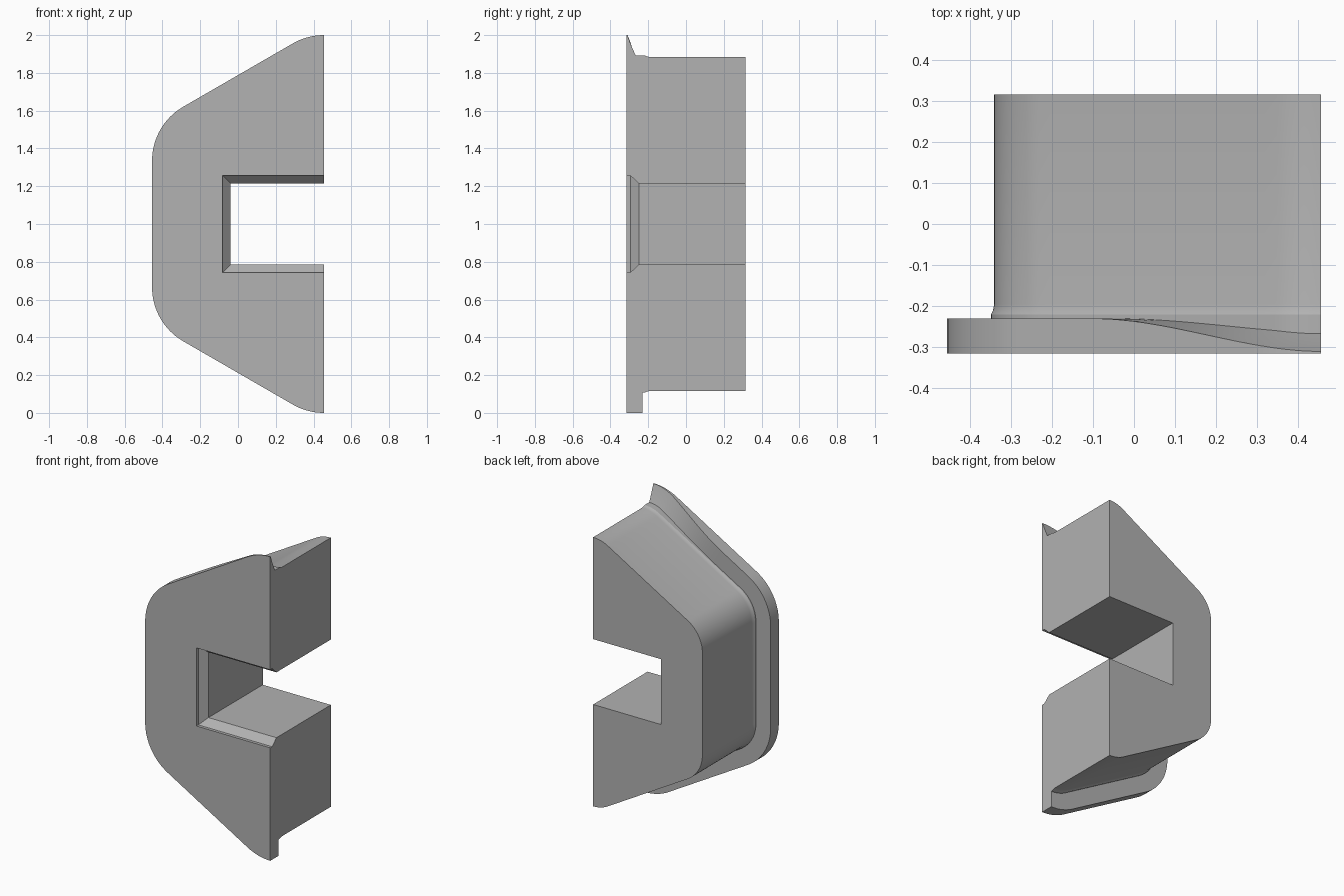
import bpy, bmesh
from math import sin, cos, radians

if "Cube" in bpy.data.objects:
    bpy.data.objects.remove(bpy.data.objects["Cube"])

END_X, FRONT, BACK = 0.455, -0.315, 0.315
LEDGE = -0.23          # rear face of the flange

grey = bpy.data.materials.new("plain grey")
grey.use_nodes = True
colour = (0.445, 0.445, 0.445, 1)
grey.diffuse_color = colour
grey.node_tree.nodes["Principled BSDF"].inputs["Base Color"].default_value = colour


def arc(cx, cz, start, stop, n):
    """Stations on a rounded corner: centre and angle of the outward normal."""
    return [(cx, cz, radians(start + (stop - start) * i / n)) for i in range(n + 1)]


# Half of a rounded hexagon, from the top end round to the bottom end
crown = arc(END_X, 1.67, 90, 120, 10)
shoulder = arc(-0.125, 1.335, 120, 180, 16)
a, b = crown[-1], shoulder[0]
slope = [(a[0] + (b[0] - a[0]) * i / 20, a[1] + (b[1] - a[1]) * i / 20, a[2])
         for i in range(1, 20)]
upper = crown + slope + shoulder
lower = [(x, 2 - z, -t) for x, z, t in reversed(upper)]


def outer_profile(station, scooped):
    """Points from front to back: flange, scoop, lip and body."""
    cx, cz, t = station
    s = 0
    if scooped:
        u = min(1, max(0, (cx + 0.33 * cos(t) + 0.1) / (END_X + 0.1)))
        s = u * u * (3 - 2 * u)
    rows = [(0.33, FRONT), (0.33, LEDGE - 0.08 * s), (0.275, LEDGE - 0.06 * s),
            (0.223, LEDGE - 0.037 * s), (0.223, -0.22), (0.218, -0.21),
            (0.215, -0.195), (0.215, BACK)]
    return [(cx + r * cos(t), y, cz + r * sin(t)) for r, y in rows]


def slot_profile(x, side, corner):
    """Points from front to back: chamfered mouth and straight wall."""
    rows = [(0.042, FRONT), (0.042, -0.295), (0, -0.25), (0, BACK)]
    return [(x - g * corner, y, 1 + side * (0.215 + g)) for g, y in rows]


bm = bmesh.new()


def skin(profiles):
    grid = [[bm.verts.new(p) for p in profile] for profile in profiles]
    for p, q in zip(grid, grid[1:]):
        for i in range(len(p) - 1):
            bm.faces.new((p[i], p[i + 1], q[i + 1], q[i]))
    return grid


outer = skin([outer_profile(s, True) for s in upper] +
             [outer_profile(s, False) for s in lower])
slot = skin([slot_profile(END_X, -1, 0), slot_profile(-0.04, -1, 1),
             slot_profile(-0.04, 1, 1), slot_profile(END_X, 1, 0)])

# Front and back faces, then the two flat cut ends
for k in (0, -1):
    bm.faces.new([p[k] for p in outer] + [p[k] for p in slot])
bm.faces.new(outer[0] + slot[-1][::-1])
bm.faces.new(outer[-1] + slot[0][::-1])
bmesh.ops.recalc_face_normals(bm, faces=bm.faces)

mesh = bpy.data.meshes.new("flanged_half_body")
bm.to_mesh(mesh)
bm.free()
mesh.materials.append(grey)
body = bpy.data.objects.new("flanged_half_body", mesh)
bpy.context.collection.objects.link(body)
bpy.ops.object.select_all(action="DESELECT")
body.select_set(True)
bpy.context.view_layer.objects.active = body
bpy.ops.object.shade_smooth_by_angle(angle=radians(25))
